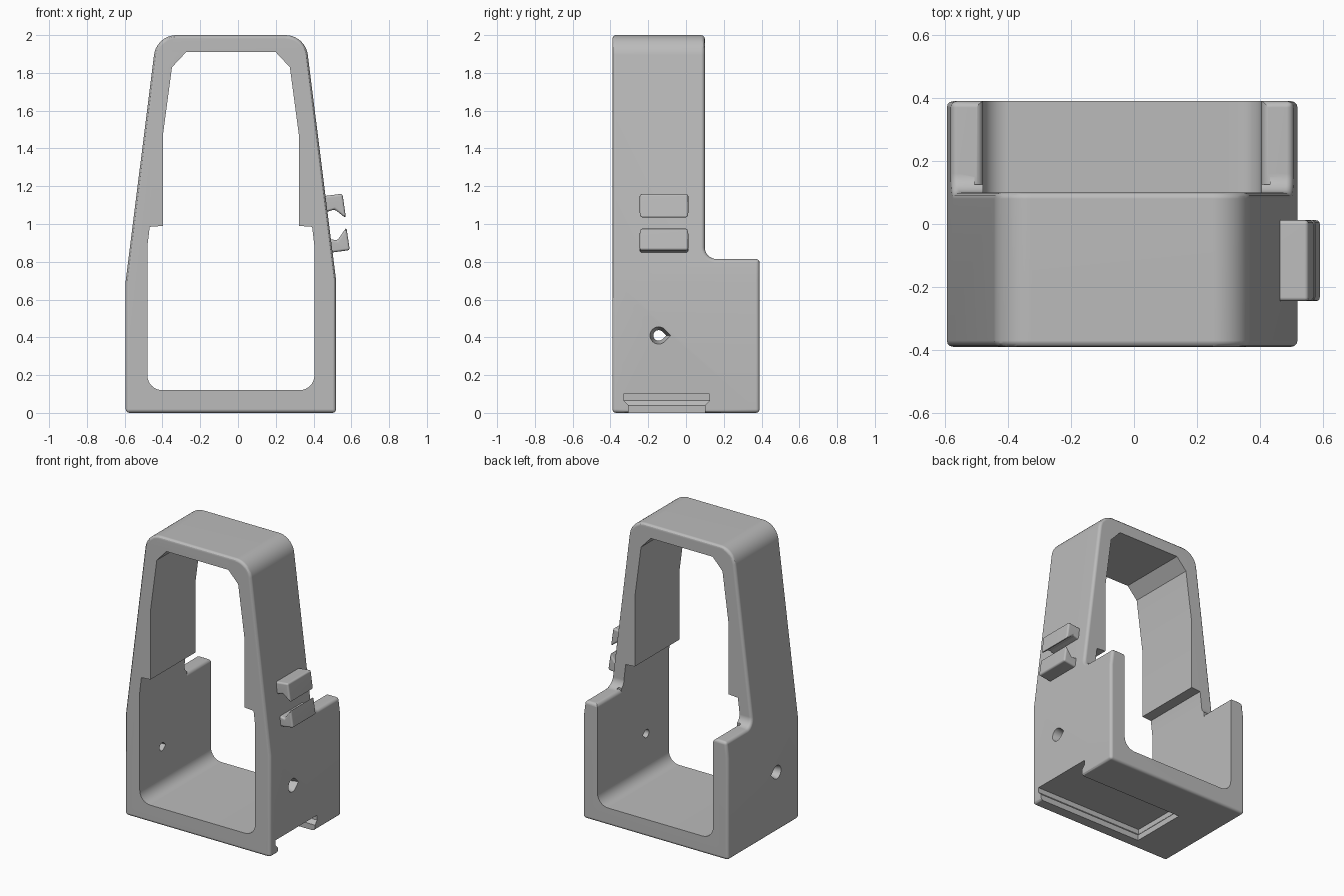
import bpy, bmesh, math
from mathutils import Vector

cube = bpy.data.objects.get("Cube")
if cube:
    bpy.data.objects.remove(cube)

CX = -0.0375  # symmetry axis of the frame in x

grey = bpy.data.materials.new("plain grey")
grey.use_nodes = True
COLOUR = (0.5, 0.5, 0.5, 1)
grey.diffuse_color = COLOUR
grey.node_tree.nodes["Principled BSDF"].inputs["Base Color"].default_value = COLOUR


def loft(name, rings):
    """Closed solid through a list of rings with equal point counts."""
    bm = bmesh.new()
    loops = [[bm.verts.new(p) for p in ring] for ring in rings]
    n = len(loops[0])
    for a, b in zip(loops, loops[1:]):
        for i in range(n):
            j = (i + 1) % n
            bm.faces.new((a[i], a[j], b[j], b[i]))
    bm.faces.new(loops[0][::-1])
    bm.faces.new(loops[-1])
    bmesh.ops.recalc_face_normals(bm, faces=bm.faces)
    mesh = bpy.data.meshes.new(name)
    bm.to_mesh(mesh)
    bm.free()
    obj = bpy.data.objects.new(name, mesh)
    bpy.context.collection.objects.link(obj)
    mesh.materials.append(grey)
    return obj


def prism_y(name, pts, y0, y1):
    return loft(name, [[(x, y, z) for x, z in pts] for y in (y0, y1)])


def prism_x(name, pts, x0, x1):
    return loft(name, [[(x, y, z) for y, z in pts] for x in (x0, x1)])


def mirrored(half):
    """Half profile of (half width, z), bottom to top, closed about CX."""
    return [(CX + w, z) for w, z in half] + [(CX - w, z) for w, z in reversed(half)]


def arc(cx, cz, r, a0, a1, n=10):
    angles = [math.radians(a0 + (a1 - a0) * i / n) for i in range(n + 1)]
    return [(cx + r * math.cos(a), cz + r * math.sin(a)) for a in angles]


def apply_mod(obj, kind, **settings):
    mod = obj.modifiers.new(kind.title(), kind)
    for key, value in settings.items():
        setattr(mod, key, value)
    with bpy.context.temp_override(object=obj, active_object=obj):
        bpy.ops.object.modifier_apply(modifier=mod.name)


def boolean(obj, tool, operation="DIFFERENCE"):
    tool.hide_render = True
    apply_mod(obj, "BOOLEAN", object=tool, operation=operation, solver="EXACT")
    bpy.data.objects.remove(tool)


def bevel(obj, width, segments):
    apply_mod(obj, "BEVEL", width=width, segments=segments, limit_method="ANGLE",
              angle_limit=math.radians(30), use_clamp_overlap=False)


def smooth(obj):
    bpy.ops.object.select_all(action="DESELECT")
    obj.select_set(True)
    bpy.context.view_layer.objects.active = obj
    bpy.ops.object.shade_smooth_by_angle(angle=math.radians(30))
    apply_mod(obj, "WEIGHTED_NORMAL", keep_sharp=True)


# Frame: front outline crossed with the stepped side outline
outline = mirrored([(0.557, 0), (0.557, 0.7)] + arc(0.288, 1.88, 0.12, 7.5, 90))
frame = prism_y("frame", outline, -0.5, 0.5)
side = [(-0.39, -0.1), (0.39, -0.1), (0.39, 0.815)]
side += arc(0.16, 0.875, 0.06, 270, 180, 8) + [(0.10, 2.1), (-0.39, 2.1)]
boolean(frame, prism_x("side_outline", side, -1, 1), "INTERSECT")
bevel(frame, 0.02, 3)

# Through opening with rounded floor, narrow upper part and chamfered top
opening = mirrored(arc(0.3625, 0.2, 0.08, -90, 0, 8) + [
    (0.4425, 0.88), (0.43, 0.985), (0.36, 0.99), (0.36, 1.47),
    (0.312, 1.83), (0.237, 1.91)])
boolean(frame, prism_y("opening_cutter", opening, -0.6, 0.6))

# Rounded inner top edges of the rear walls
flare = mirrored([(0.4, 0.7), (0.4425, 0.7)] + arc(0.4695, 0.789, 0.027, 180, 90, 5)
                 + [(0.4695, 0.84), (0.4, 0.84)])
boolean(frame, prism_y("wall_top_cutter", flare, 0.125, 0.6))

# Undercut slot in the base, open on the left side
levels = [(-0.05, 0), (0.04, 0), (0.065, 0.025), (0.1, 0.025)]
boolean(frame, loft("slot_cutter", [
    [(-0.29 - g, -0.305 - g, z), (0.7, -0.305 - g, z),
     (0.7, 0.1 + g, z), (-0.29 - g, 0.1 + g, z)] for z, g in levels]))

# Tapered teardrop holes through both walls
for s in (-1, 1):
    rings = []
    for w, r in ((0.4, 0.028), (0.48, 0.028), (0.558, 0.046), (0.6, 0.046)):
        drop = arc(-0.145, 0.41, r, 45, 315, 18) + [(-0.145 + r * 1.414, 0.41)]
        rings.append([(CX + s * w, y, z) for y, z in drop])
    boolean(frame, loft("hole_cutter", rings))
smooth(frame)

# Pair of hooked clips on the left side
clips = {
    "upper_clip": [(0.43, 1.145), (0.553, 1.16), (0.572, 1.03), (0.512, 1.077), (0.44, 1.055)],
    "lower_clip": [(0.46, 0.925), (0.526, 0.913), (0.574, 0.982), (0.592, 0.862), (0.47, 0.845)],
}
for name, pts in clips.items():
    clip = prism_y(name, pts, -0.245, 0.012)
    bevel(clip, 0.012, 3)
    smooth(clip)
